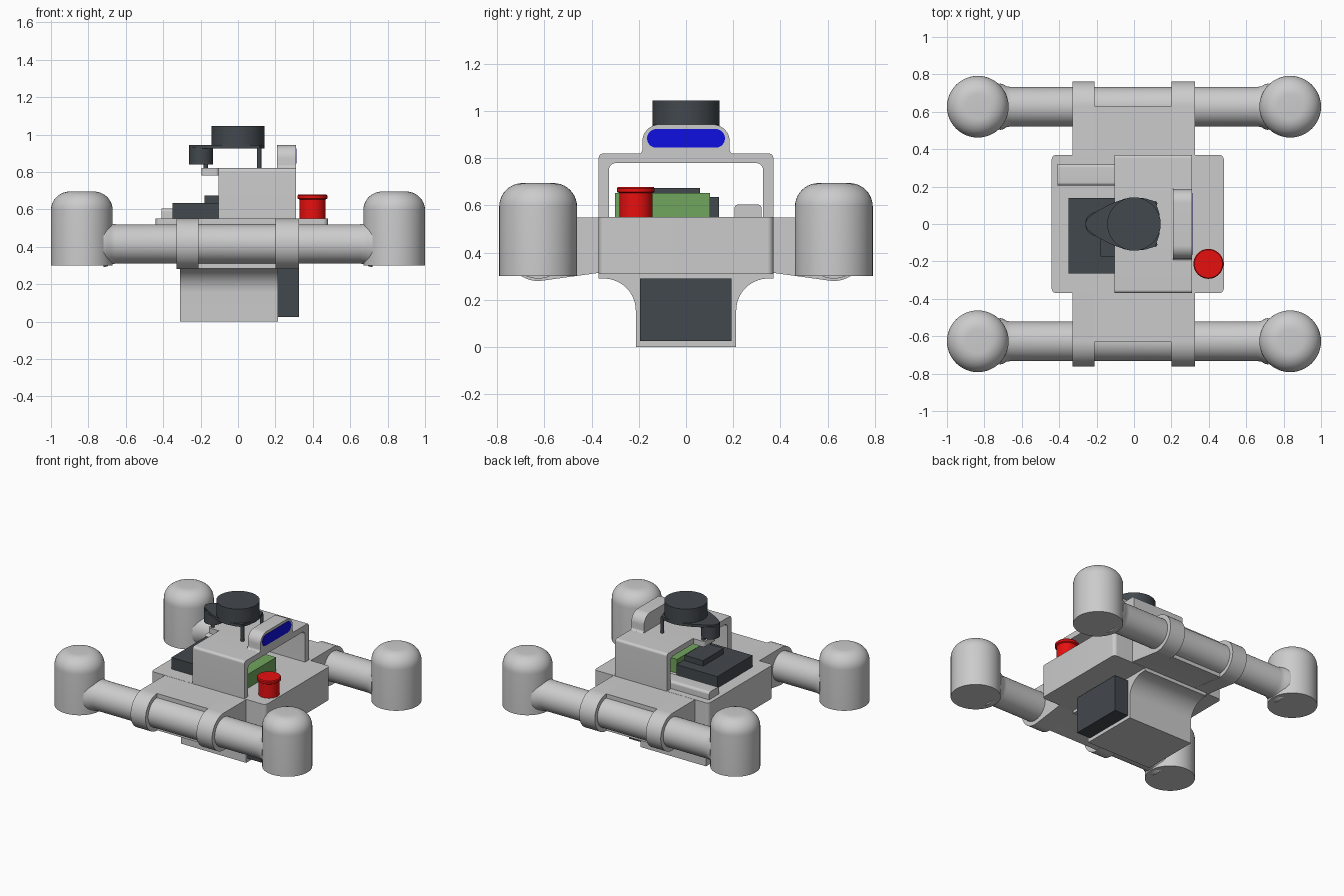
import bpy, bmesh
from math import pi, sin, cos, tan, radians
from mathutils import Vector, Matrix

if "Cube" in bpy.data.objects:
    bpy.data.objects.remove(bpy.data.objects["Cube"])


def material(name, rgb):
    m = bpy.data.materials.new(name)
    m.diffuse_color = (*rgb, 1)
    m.use_nodes = True
    m.node_tree.nodes["Principled BSDF"].inputs["Base Color"].default_value = m.diffuse_color
    return m


DARK = material("dark", (0.055, 0.065, 0.075))
RED = material("red", (0.8, 0.005, 0.005))
GREEN = material("green", (0.16, 0.38, 0.11))
BLUE = material("blue", (0.005, 0.005, 0.75))


def finish(name, bm, mat=None):
    bmesh.ops.recalc_face_normals(bm, faces=bm.faces)
    me = bpy.data.meshes.new(name)
    bm.to_mesh(me)
    bm.free()
    ob = bpy.data.objects.new(name, me)
    bpy.context.collection.objects.link(ob)
    if mat:
        me.materials.append(mat)
    bpy.ops.object.select_all(action='DESELECT')
    ob.select_set(True)
    bpy.context.view_layer.objects.active = ob
    bpy.ops.object.shade_smooth_by_angle(angle=radians(32))
    return ob


def fillet(corners, n=8):
    """Round each (u, v, radius) corner of a polygon."""
    out = []
    for i, (u, v, r) in enumerate(corners):
        p = Vector((u, v))
        if r == 0:
            out.append(p)
            continue
        a = (Vector(corners[i - 1][:2]) - p).normalized()
        b = (Vector(corners[(i + 1) % len(corners)][:2]) - p).normalized()
        half = a.angle(b) / 2
        c = p + (a + b).normalized() * r / sin(half)
        s, e = p + a * r / tan(half) - c, p + b * r / tan(half) - c
        out += [c + s.lerp(e, k / n).normalized() * r for k in range(n + 1)]
    return out


def prism(name, pts, axis, lo, hi, mat=None):
    """Extrude a (y, z) outline along x, or an (x, y) outline along z."""
    bm = bmesh.new()
    place = (lambda p: (lo, p[0], p[1])) if axis == 'x' else (lambda p: (p[0], p[1], lo))
    face = bm.faces.new([bm.verts.new(place(p)) for p in pts])
    new = bmesh.ops.extrude_face_region(bm, geom=[face])['geom']
    step = Vector((hi - lo, 0, 0) if axis == 'x' else (0, 0, hi - lo))
    bmesh.ops.translate(bm, verts=[g for g in new if isinstance(g, bmesh.types.BMVert)], vec=step)
    return finish(name, bm, mat)


def box(name, x0, x1, y0, y1, z0, z1, mat=None, r=0.0):
    return prism(name, fillet([(x0, y0, r), (x1, y0, r), (x1, y1, r), (x0, y1, r)]), 'z', z0, z1, mat)


def lathe(name, profile, loc, mat=None, along_x=False, n=48):
    """Spin a (radius, height) profile about z, with capped ends."""
    bm = bmesh.new()
    rings = [[bm.verts.new((r * cos(2 * pi * k / n), r * sin(2 * pi * k / n), z)) for k in range(n)]
             for r, z in profile]
    for a, b in zip(rings, rings[1:]):
        for k in range(n):
            bm.faces.new((a[k], a[(k + 1) % n], b[(k + 1) % n], b[k]))
    bm.faces.new(rings[0])
    bm.faces.new(rings[-1])
    if along_x:
        bm.transform(Matrix.Rotation(pi / 2, 4, 'Y'))
    bm.transform(Matrix.Translation(loc))
    return finish(name, bm, mat)


# wheel pods with rounded tops, and side tubes flaring into them
PY = 0.627
R, F = 0.165, 0.1
pod = [(R, 0.3)] + [(R - F + F * cos(a * pi / 20), 0.595 + F * sin(a * pi / 20)) for a in range(11)]
flare = [(0.125, 0.72), (0.12, 0.70), (0.109, 0.68), (0.105, 0.655)]
tube = [(r, -h) for r, h in flare] + flare[::-1]
for sy, side in ((-1, "front"), (1, "back")):
    for sx, end in ((-1, "left"), (1, "right")):
        lathe(f"{side}_{end}_pod", pod, (sx * (1 - R), sy * PY, 0))
    lathe(f"{side}_tube", tube, (0, sy * PY, 0.415), along_x=True)

# cross plate whose ends wrap the tubes as clamps
arc = [(PY + 0.135 * cos(radians(a)), 0.415 + 0.135 * sin(radians(a)))
       for a in [90 - 187 * k / 30 for k in range(31)]] + [(0.365, 0.315)]
clamp = arc + [(-y, z) for y, z in reversed(arc)]
prism("left_clamps", clamp, 'x', -0.33, -0.21)
prism("right_clamps", clamp, 'x', 0.20, 0.325)
prism("cross_plate", [(-0.63, 0.55), (-0.63, 0.283), (-0.365, 0.315), (0.365, 0.315),
                      (0.63, 0.283), (0.63, 0.55)], 'x', -0.21, 0.20)

# chassis box and the filleted battery housing below it
box("chassis", -0.44, 0.48, -0.37, 0.37, 0.31, 0.551, r=0.025)
prism("lower_housing", fillet([(-0.37, 0.33, 0), (-0.37, 0.29, 0), (-0.213, 0.29, 0.135), (-0.213, 0, 0),
                               (0.213, 0, 0), (0.213, 0.29, 0.135), (0.37, 0.29, 0), (0.37, 0.33, 0)], 12),
      'x', -0.31, 0.215)
box("battery", 0.20, 0.325, -0.196, 0.193, 0.025, 0.29, DARK)

# arch over the electronics, with a rear tab
prism("arch", fillet([(-0.37, 0.55, 0), (-0.37, 0.82, 0.018), (0.37, 0.82, 0.018), (0.37, 0.55, 0),
                      (0.327, 0.55, 0), (0.327, 0.78, 0.03), (-0.327, 0.78, 0.03), (-0.327, 0.55, 0)]),
      'x', -0.105, 0.31)
box("arch_tab", -0.195, -0.10, -0.07, 0.07, 0.78, 0.82, r=0.02)

# camera housing and lens strip
prism("camera_housing", fillet([(-0.215, 0.815, 0), (-0.185, 0.822, 0.02), (-0.185, 0.943, 0.07),
                                (0.185, 0.943, 0.07), (0.185, 0.822, 0.02), (0.215, 0.815, 0)]),
      'x', 0.208, 0.31)
prism("camera_lens", fillet([(-0.165, 0.845, 0.039), (-0.165, 0.924, 0.039),
                             (0.165, 0.924, 0.039), (0.165, 0.845, 0.039)]), 'x', 0.30, 0.313, BLUE)

# scanner: drum, teardrop deck, motor and legs
lathe("scanner_drum", [(0.143, 0.935), (0.143, 1.045)], (0, 0, 0), DARK)
half = [(-0.262, 0), (-0.25, 0.03), (-0.2, 0.068), (-0.12, 0.11), (-0.05, 0.135), (0, 0.143),
        (0.06, 0.137), (0.115, 0.12), (0.135, 0.06), (0.142, 0)]
prism("scanner_deck", half + [(x, -y) for x, y in half[-2:0:-1]], 'z', 0.924, 0.943, DARK)
lathe("scanner_motor", [(0.064, 0.84), (0.064, 0.93)], (-0.197, 0, 0), DARK, n=32)
for i, (x, y) in enumerate([(0.113, -0.11), (0.113, 0.11), (-0.172, -0.045), (-0.172, 0.045)]):
    lathe(f"scanner_leg_{i + 1}", [(0.012, 0.815), (0.012, 0.93)], (x, y, 0), DARK, n=16)

# electronics on the deck
box("computer", -0.35, -0.02, -0.265, 0.14, 0.55, 0.635, DARK)
box("computer_heatsink", -0.18, -0.03, -0.175, 0.06, 0.63, 0.675, DARK)
box("circuit_block", 0.0, 0.235, -0.3, 0.102, 0.55, 0.652, GREEN)
prism("side_module", fillet([(0.205, 0.55, 0), (0.205, 0.605, 0.018), (0.32, 0.605, 0.018), (0.32, 0.55, 0)]),
      'x', -0.41, 0.0)

# stop button
lathe("stop_button", [(0.07, 0.55), (0.07, 0.652), (0.08, 0.658), (0.08, 0.673), (0.075, 0.679)],
      (0.398, -0.213, 0), RED)
